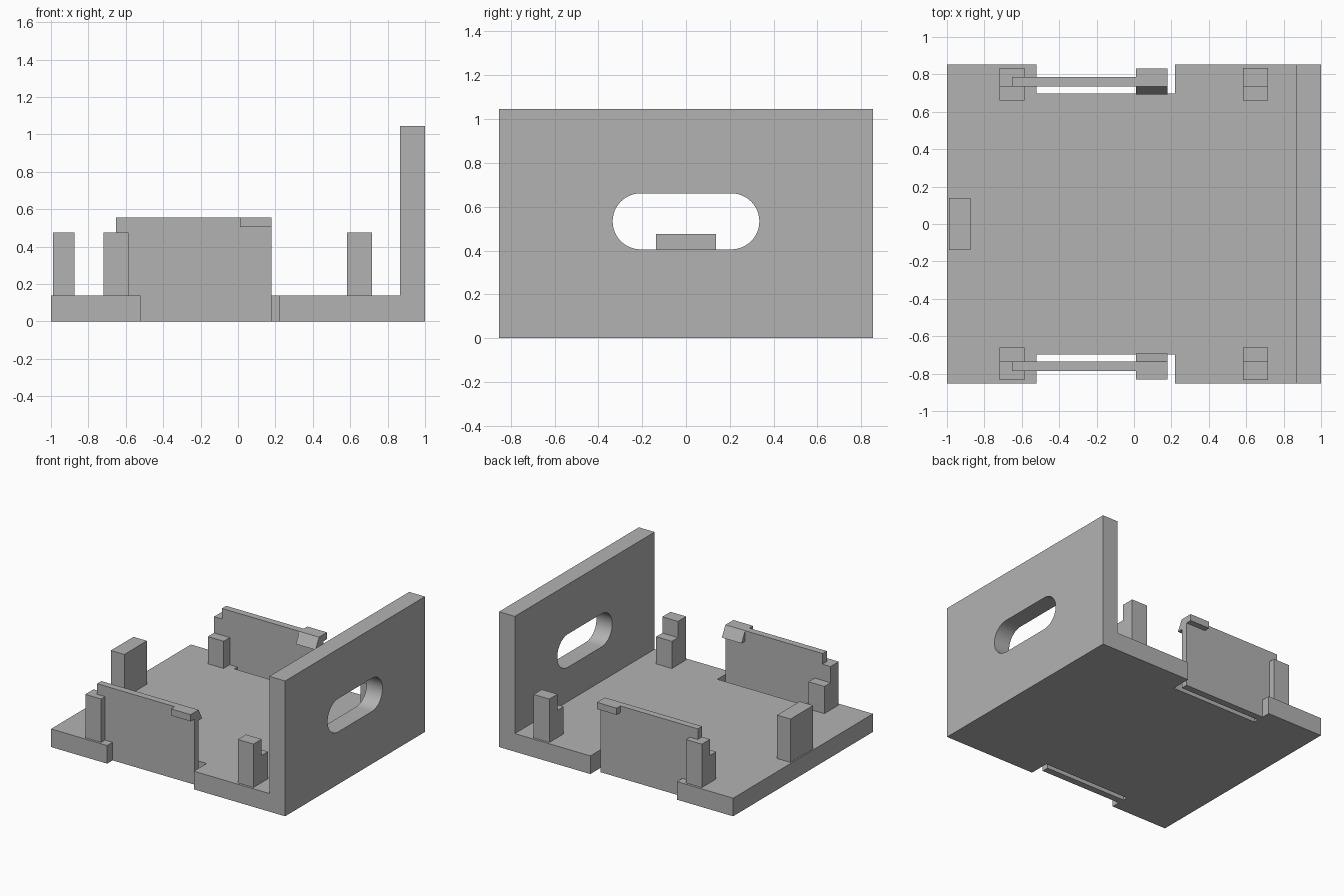
import bpy
import bmesh
import math
from mathutils import Vector

if "Cube" in bpy.data.objects:
    bpy.data.objects.remove(bpy.data.objects["Cube"], do_unlink=True)

grey = bpy.data.materials.new("plain grey")
grey.use_nodes = True
colour = (0.45, 0.45, 0.45, 1)
grey.diffuse_color = colour
grey.node_tree.nodes["Principled BSDF"].inputs["Base Color"].default_value = colour


def prism(name, profile, plane, start, end):
    """Extrude a 2D profile, drawn in the xz or yz plane, along the other axis."""
    def place(a, b, depth):
        return (a, depth, b) if plane == "xz" else (depth, a, b)

    bm = bmesh.new()
    face = bm.faces.new([bm.verts.new(place(a, b, start)) for a, b in profile])
    side = bmesh.ops.extrude_face_region(bm, geom=[face])["geom"]
    shift = Vector(place(0, 0, end - start))
    bmesh.ops.translate(bm, vec=shift, verts=[v for v in side if isinstance(v, bmesh.types.BMVert)])
    bmesh.ops.recalc_face_normals(bm, faces=bm.faces)
    mesh = bpy.data.meshes.new(name)
    bm.to_mesh(mesh)
    bm.free()
    mesh.materials.append(grey)
    obj = bpy.data.objects.new(name, mesh)
    bpy.context.collection.objects.link(obj)
    return obj


def rectangle(a0, a1, b0, b1):
    return [(a0, b0), (a1, b0), (a1, b1), (a0, b1)]


def activate(obj):
    bpy.ops.object.select_all(action="DESELECT")
    obj.select_set(True)
    bpy.context.view_layer.objects.active = obj


def cut(obj, cutter):
    cutter.hide_render = True
    mod = obj.modifiers.new("cut", "BOOLEAN")
    mod.operation = "DIFFERENCE"
    mod.solver = "EXACT"
    mod.object = cutter
    activate(obj)
    bpy.ops.object.modifier_apply(modifier=mod.name)
    bpy.data.objects.remove(cutter, do_unlink=True)


# Floor and upright wall as one L-shaped bracket
HALF, FLOOR, POST_TOP = 0.853, 0.14, 0.475
bracket = prism("bracket", [(-1, 0), (1, 0), (1, 1.045), (0.865, 1.045),
                            (0.865, FLOOR), (-1, FLOOR)], "xz", -HALF, HALF)

# Rounded slot through the wall
radius, reach, slot_z, steps = 0.128, 0.207, 0.533, 24
slot = []
for sign in (1, -1):
    for i in range(steps + 1):
        t = sign * math.pi / 2 - math.pi / 2 * (1 + sign) + math.pi * i / steps
        t += math.pi if sign < 0 else 0
        slot.append((sign * (reach + radius * math.cos(t) * sign), slot_z + radius * math.sin(t)))
cut(bracket, prism("slot_cutter", slot, "yz", 0.8, 1.1))

# Side notches in the floor
for sign in (1, -1):
    cut(bracket, prism("notch_cutter", rectangle(-0.52, 0.22, -0.1, 0.3),
                       "xz", sign * 0.697, sign * 1))
activate(bracket)
bpy.ops.object.shade_smooth_by_angle(angle=math.radians(30))

# Single end stop
prism("end_stop", rectangle(-0.138, 0.138, FLOOR, POST_TOP), "yz", -0.99, -0.875)

# Parts repeated on both sides
for side, s in (("back", 1), ("front", -1)):
    # Stepped posts, tall on the outside
    step = [(0.66, FLOOR), (0.835, FLOOR), (0.835, POST_TOP),
            (0.735, POST_TOP), (0.735, 0.35), (0.66, 0.35)]
    step = [(s * y, z) for y, z in step]
    prism(side + "_right_post", step, "yz", -0.72, -0.585)
    prism(side + "_left_post", step, "yz", 0.583, 0.717)

    # Thin spring panel, hanging free inside the notch
    panel = [(-0.52, 0), (0.178, 0), (0.178, 0.557), (-0.652, 0.557),
             (-0.652, POST_TOP), (-0.585, POST_TOP), (-0.585, FLOOR), (-0.52, FLOOR)]
    prism(side + "_panel", panel, "xz", s * 0.735, s * 0.787)

    # Latch: finger tab outside, sloped hook inside
    tab = rectangle(s * 0.787, s * 0.832, 0.505, 0.557)
    prism(side + "_tab", tab, "yz", 0.01, 0.178)
    hook = [(s * 0.735, 0.557), (s * 0.692, 0.475), (s * 0.735, 0.475)]
    prism(side + "_hook", hook, "yz", 0.01, 0.178)
